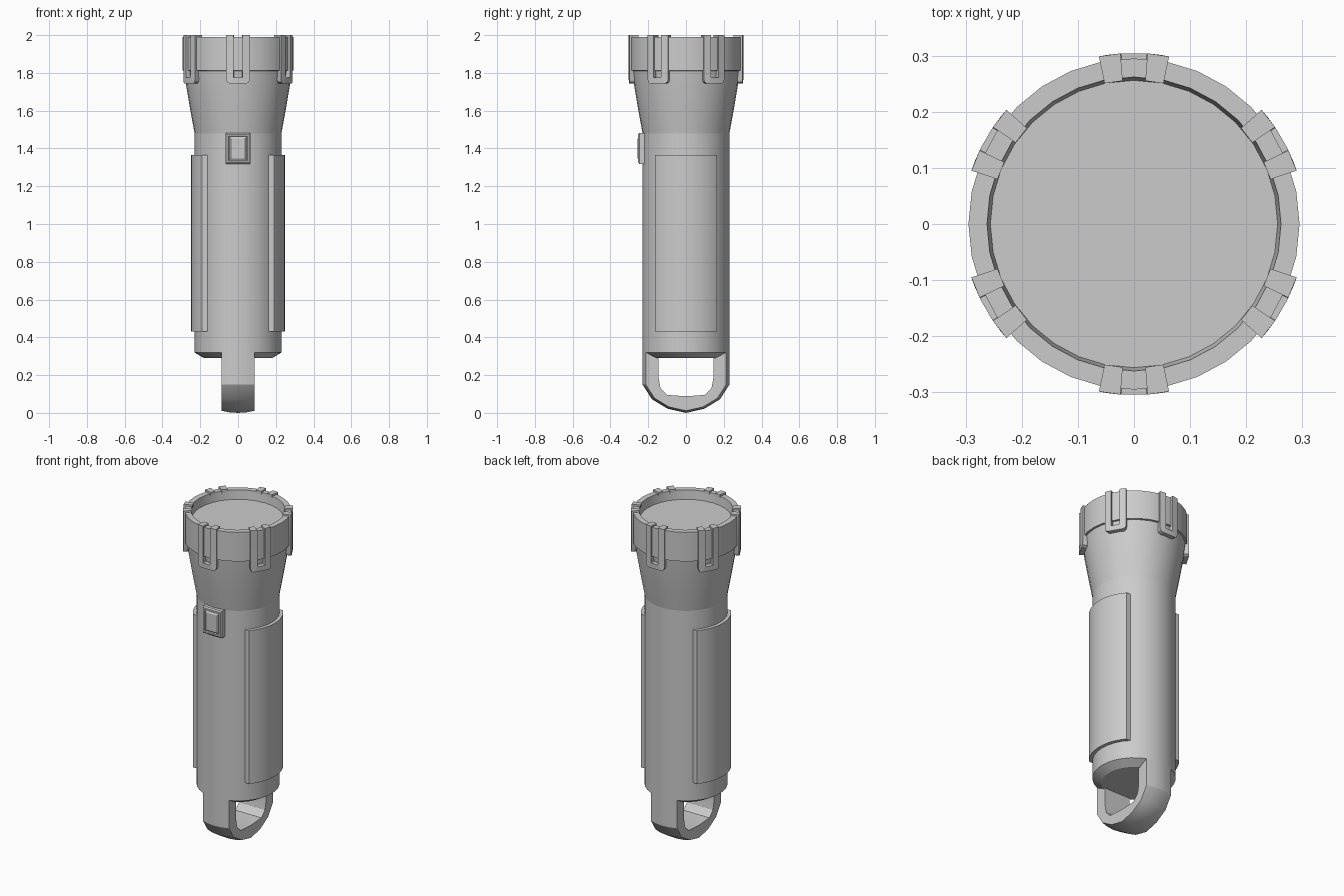
import bpy, bmesh
from math import sin, cos, pi, radians, sqrt

if "Cube" in bpy.data.objects:
    bpy.data.objects.remove(bpy.data.objects["Cube"])

grey = bpy.data.materials.new("light grey plastic")
grey.use_nodes = True
grey.diffuse_color = (0.6, 0.6, 0.6, 1)
grey.node_tree.nodes["Principled BSDF"].inputs["Base Color"].default_value = (0.6, 0.6, 0.6, 1)

SIDES = 32
R = 0.23


def finish(name, bm, angle=30):
    bmesh.ops.remove_doubles(bm, verts=bm.verts, dist=1e-5)
    bmesh.ops.recalc_face_normals(bm, faces=bm.faces)
    mesh = bpy.data.meshes.new(name)
    bm.to_mesh(mesh)
    bm.free()
    mesh.materials.append(grey)
    mesh.shade_smooth()
    mesh.set_sharp_from_angle(angle=radians(angle))
    ob = bpy.data.objects.new(name, mesh)
    bpy.context.collection.objects.link(ob)
    return ob


def loft(name, sections, angle=30, cap=True):
    """Skin a list of closed cross-sections."""
    bm = bmesh.new()
    rings = [[bm.verts.new(p) for p in s] for s in sections]
    n = len(rings[0])
    for a, b in zip(rings, rings[1:]):
        for i in range(n):
            j = (i + 1) % n
            bm.faces.new((a[i], a[j], b[j], b[i]))
    if cap:
        bm.faces.new(rings[0])
        bm.faces.new(rings[-1])
    return finish(name, bm, angle)


def lathe(name, profile, angle=30):
    turn = [2 * pi * i / SIDES for i in range(SIDES)]
    return loft(name, [[(r * cos(t), r * sin(t), z) for t in turn] for r, z in profile], angle)


# Barrel, flared head, collar with a recessed lens
lathe("barrel", [(0.18, 0.29), (R, 0.32), (R, 1.48)])
lathe("flared_head", [(R, 1.48), (0.252, 1.6), (0.274, 1.73), (0.284, 1.81)])
lathe("collar", [(0.275, 1.81), (0.295, 1.812), (0.295, 1.99),
                 (0.262, 1.99), (0.256, 1.935)])
lathe("lens", [(0.258, 1.92), (0.258, 1.935)])

# Curved side grips, with edges parallel to the sides
for side, name in ((1, "left_grip"), (-1, "right_grip")):
    half, outer, inner = 0.163, 0.25, 0.225
    ys = [half * sin(pi / 2 * k / 6) for k in range(-6, 7)]
    outline = [(side * sqrt(outer ** 2 - y * y), y) for y in ys]
    outline += [(side * sqrt(inner ** 2 - y * y), y) for y in reversed(ys)]
    loft(name, [[(x, y, z) for x, y in outline] for z in (0.43, 1.365)])

# Hanging loop: outside follows the barrel, inside is flat
half_path = [((R, 0.32), (0.145, 0.32)), ((R, 0.15), (0.145, 0.185)),
             ((0.18, 0.072), (0.135, 0.13)), ((0.097, 0.022), (0.1, 0.095))]
bottom = [((0, 0), (0, 0.088))]
mirrored = [((-o[0], o[1]), (-i[0], i[1])) for o, i in reversed(half_path)]
sections = []
for (oy, oz), (iy, iz) in half_path + bottom + mirrored:
    ring = []
    for k in range(-2, 3):
        t = 2 * pi * k / SIDES
        z = oz if oz > 0.15 else 0.15 - (0.15 - oz) * cos(t)
        ring.append((R * sin(t), oy * cos(t), z))
    w = R * sin(4 * pi / SIDES)
    sections.append(ring + [(w, iy, iz), (-w, iy, iz)])
loft("hanging_loop", sections)


# Switch: bevelled frame with a raised button set in it
def plate(name, steps, zc):
    loft(name, [[(sx * w, -d, zc + sz * h) for sx, sz in
                 ((-1, -1), (1, -1), (1, 1), (-1, 1))] for w, h, d in steps], 20)


plate("switch_frame", [(0.065, 0.082, 0.215), (0.065, 0.082, 0.247), (0.058, 0.075, 0.253),
                       (0.05, 0.066, 0.253), (0.047, 0.063, 0.247)], 1.4)
plate("switch_button", [(0.047, 0.063, 0.24), (0.045, 0.061, 0.25), (0.038, 0.052, 0.256)], 1.4)

# Six U-shaped clips hooked over the collar rim: inner edge, outer edge, inner radius
leg = [((0.024, 2.0), (0.063, 2.0), 0.256), ((0.024, 1.982), (0.063, 1.982), 0.256),
       ((0.024, 1.981), (0.063, 1.981), 0.28), ((0.024, 1.776), (0.063, 1.765), 0.278),
       ((0.023, 1.775), (0.058, 1.751), 0.276), ((0.021, 1.775), (0.046, 1.744), 0.274)]
clip = leg + [((-i[0], i[1]), (-o[0], o[1]), r) for i, o, r in reversed(leg)]
clip = leg + [((-i[0], i[1]), (-o[0], o[1]), r) for i, o, r in reversed(leg)]
for k in range(6):
    middle = pi / 2 + k * pi / 3

    def on_ring(s, z, r):
        t = middle + s / 0.305
        return (r * cos(t), r * sin(t), z)

    loft(f"collar_clip_{k + 1}", [[on_ring(*i, r), on_ring(*o, r), on_ring(*o, 0.305),
                                  on_ring(*i, 0.305)] for i, o, r in clip])
